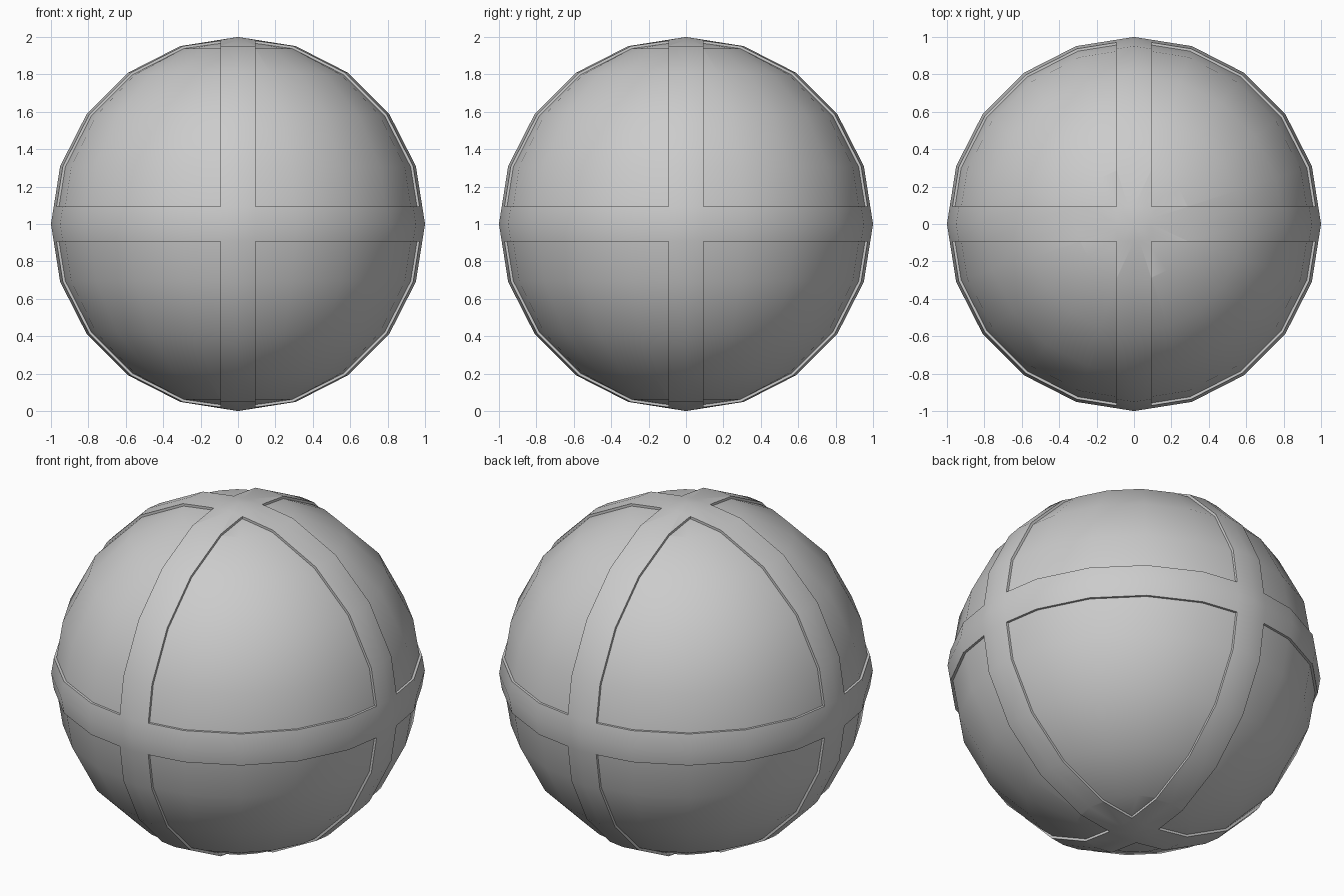
import bpy
import bmesh
import math
from mathutils import Vector

SEGMENTS = 20
BAND_HALF = 0.093
PANEL_SCALE = 0.986

cube = bpy.data.objects.get("Cube")
if cube:
    bpy.data.objects.remove(cube, do_unlink=True)

grey = bpy.data.materials.new("light_grey")
grey.use_nodes = True
colour = (0.6, 0.6, 0.6, 1)
grey.diffuse_color = colour
grey.node_tree.nodes["Principled BSDF"].inputs["Base Color"].default_value = colour

# Faceted ball
bm = bmesh.new()
bmesh.ops.create_uvsphere(bm, u_segments=SEGMENTS, v_segments=SEGMENTS // 2, radius=1)

# Cut the edges of the three crossing bands
for axis in range(3):
    for side in (-1, 1):
        normal = Vector((0, 0, 0))
        normal[axis] = side
        bmesh.ops.bisect_plane(bm, geom=bm.verts[:] + bm.edges[:] + bm.faces[:],
                               dist=0.0001, plane_co=normal * BAND_HALF, plane_no=normal)

# Sink the eight panels between the bands, with walls square to each band
panels = [f for f in bm.faces
          if min(abs(c) for c in f.calc_center_median()) > BAND_HALF]
result = bmesh.ops.extrude_face_region(bm, geom=panels)
bmesh.ops.delete(bm, geom=panels, context="FACES")
for v in result["geom"]:
    if isinstance(v, bmesh.types.BMVert):
        v.co = Vector([math.copysign(max(abs(c) * PANEL_SCALE, BAND_HALF), c) for c in v.co])
bmesh.ops.recalc_face_normals(bm, faces=bm.faces[:])

mesh = bpy.data.meshes.new("banded_ball")
bm.to_mesh(mesh)
bm.free()
ball = bpy.data.objects.new("banded_ball", mesh)
bpy.context.collection.objects.link(ball)
mesh.materials.append(grey)
ball.location.z = 1

# Smooth panels and bands, crisp steps
bpy.context.view_layer.objects.active = ball
ball.select_set(True)
bpy.ops.object.shade_smooth_by_angle(angle=math.radians(35))
